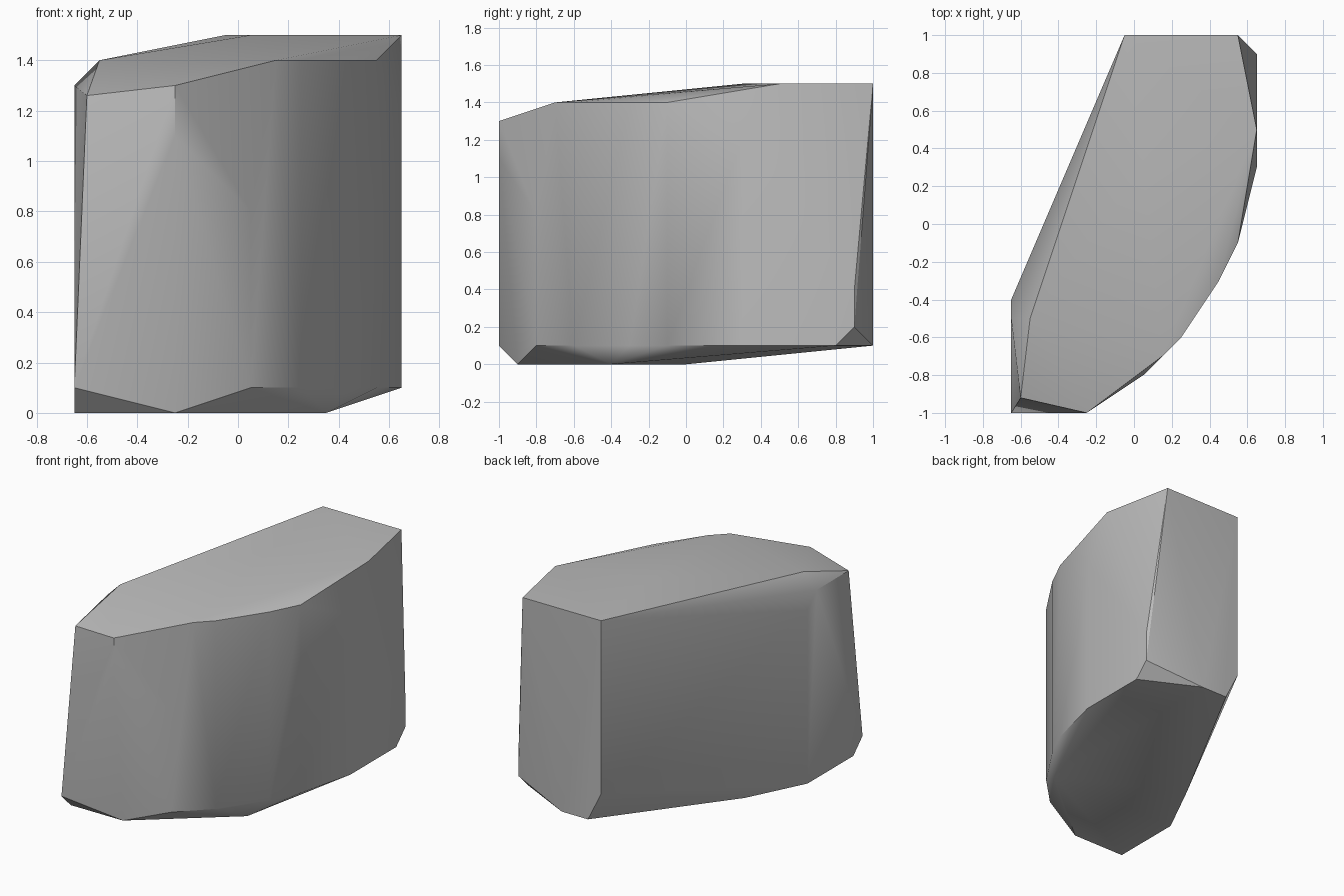
import bpy
import bmesh
import math

STEP = 0.1          # spacing of the grid that the corners sit on
SIDE_SHIFT = 0.05   # the grid straddles the centre line

# Each column is (across, along, height, another height...) in grid steps
front_columns = [
    (-7, -10, 1),
    (-7, -9, 0),
    (-6.5, -9.2, 12.6),
    (-3, -10, 11, 13),
    (-3, -9, 0),
]
curved_flank_columns = [
    (0, -8, 1, 8),
    (1, -7, 14),
    (2, -6, 1, 14),
    (3, -4, 0),
    (4, -3, 1, 14),
    (5, -1, 1, 14),
    (6, 3, 1, 12),
    (6, 5, 15),
    (6, 8, 1),
    (6, 9, 2, 4),
]
back_columns = [
    (5, 10, 15),
    (2, 10, 1),
    (0, 10, 1),
    (-1, 10, 3, 15),
]
straight_flank_columns = [
    (-7, -4, 0, 12),
    (-7, -5, 13),
    (-6, -5, 14),
]
roof_and_base_peaks = [
    (0, 3, 15),
    (-5, 0, 0),
]


def make_material(name, colour):
    material = bpy.data.materials.new(name)
    material.use_nodes = True
    material.diffuse_color = colour
    shader = material.node_tree.nodes["Principled BSDF"]
    shader.inputs["Base Color"].default_value = colour
    return material


def make_hull(name, columns, material):
    """Wrap a tight convex skin around all the column corners."""
    bm = bmesh.new()
    for across, along, *heights in columns:
        for height in heights:
            bm.verts.new((across * STEP + SIDE_SHIFT, along * STEP, height * STEP))
    hull = bmesh.ops.convex_hull(bm, input=list(bm.verts))
    leftovers = set(hull["geom_interior"]) | set(hull["geom_unused"])
    loose = [item for item in leftovers if isinstance(item, bmesh.types.BMVert)]
    bmesh.ops.delete(bm, geom=loose, context="VERTS")
    # Join the triangles that lie in one plane
    bmesh.ops.dissolve_limit(bm, angle_limit=math.radians(0.5),
                             verts=list(bm.verts), edges=list(bm.edges))
    bmesh.ops.recalc_face_normals(bm, faces=list(bm.faces))
    mesh = bpy.data.meshes.new(name)
    bm.to_mesh(mesh)
    bm.free()
    mesh.materials.append(material)
    body = bpy.data.objects.new(name, mesh)
    bpy.context.collection.objects.link(body)
    return body


default_cube = bpy.data.objects.get("Cube")
if default_cube:
    bpy.data.objects.remove(default_cube, do_unlink=True)

# Faceted block with softly shaded flanks and crisp rims
grey = make_material("plain_grey", (0.5, 0.5, 0.5, 1))
block = make_hull(
    "faceted_block",
    front_columns + curved_flank_columns + back_columns
    + straight_flank_columns + roof_and_base_peaks,
    grey,
)
bpy.ops.object.select_all(action="DESELECT")
block.select_set(True)
bpy.context.view_layer.objects.active = block
bpy.ops.object.shade_smooth_by_angle(angle=math.radians(30))
